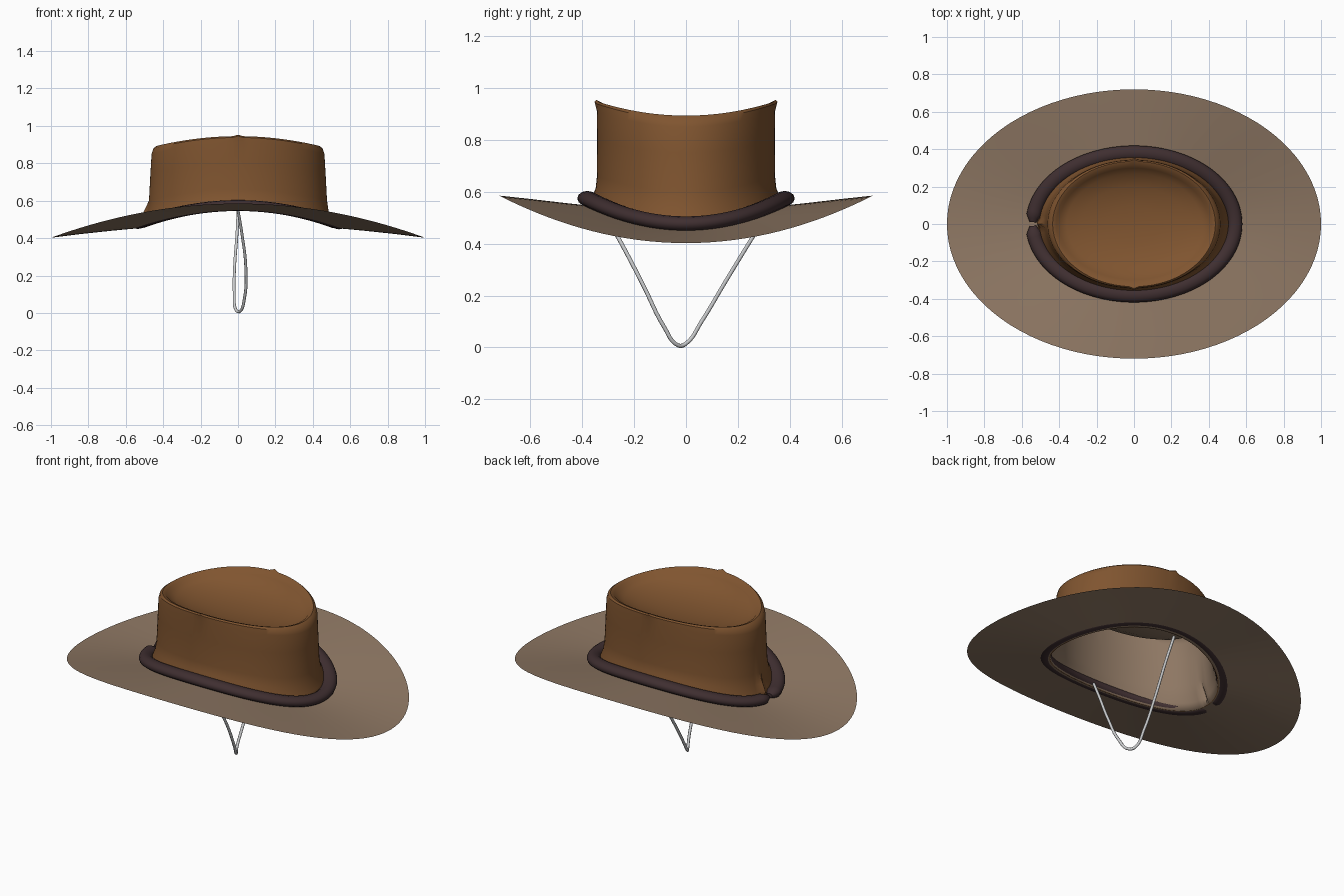
import bpy, bmesh, math

if "Cube" in bpy.data.objects:
    bpy.data.objects.remove(bpy.data.objects["Cube"])

def material(name, rgb):
    m = bpy.data.materials.new(name)
    m.diffuse_color = (*rgb, 1)
    m.use_nodes = True
    m.node_tree.nodes["Principled BSDF"].inputs["Base Color"].default_value = m.diffuse_color
    return m

LEATHER = material("brown_leather", (0.215, 0.09, 0.029))
TAN = material("tan_felt", (0.27, 0.185, 0.125))
DARK = material("dark_band", (0.05, 0.028, 0.03))
GREY = material("grey_cord", (0.60, 0.61, 0.62))
N = 96

def saddle_point(a, b, z_side, z_front, t):
    """Point on an ellipse that rises towards the front and back."""
    return [a * math.cos(t), b * math.sin(t), z_side + (z_front - z_side) * math.sin(t) ** 2]

def finish(bm, name, mats, angle=40):
    me = bpy.data.meshes.new(name)
    bm.to_mesh(me)
    bm.free()
    ob = bpy.data.objects.new(name, me)
    bpy.context.collection.objects.link(ob)
    for m in mats:
        me.materials.append(m)
    bpy.ops.object.select_all(action='DESELECT')
    ob.select_set(True)
    bpy.context.view_layer.objects.active = ob
    bpy.ops.object.shade_smooth_by_angle(angle=math.radians(angle))
    return ob

def bridge(bm, rings, closed=True):
    for lo, hi in zip(rings, rings[1:]):
        n = len(lo)
        for j in range(n if closed else n - 1):
            k = (j + 1) % n
            bm.faces.new((lo[j], lo[k], hi[k], hi[j]))

def loft(name, profile, mats, cap_z=None, shape=None):
    bm = bmesh.new()
    rings = []
    for i, p in enumerate(profile):
        ring = []
        for j in range(N):
            co = saddle_point(*p, 2 * math.pi * j / N)
            if shape:
                co = shape(i, j, co)
            ring.append(bm.verts.new(co))
        rings.append(ring)
    bridge(bm, rings)
    if cap_z is not None:
        c = bm.verts.new((0, 0, cap_z))
        for j in range(N):
            bm.faces.new((rings[-1][j], rings[-1][(j + 1) % N], c))
    return finish(bm, name, mats)

# Brim: thin sheet drooping at the sides
brim = [(1.0, 0.72, 0.402, 0.585), (0.84, 0.60, 0.422, 0.572),
        (0.67, 0.48, 0.440, 0.558), (0.51, 0.36, 0.455, 0.545)]
loft("brim", brim, [TAN])

# Crown: flared skirt, upright wall, rounded rim and dished top
crown = [(.515, .365, .457, .547), (.50, .36, .50, .585), (.485, .348, .54, .612),
         (.476, .343, .60, .66), (.468, .342, .75, .80), (.462, .343, .85, .91),
         (.452, .342, .88, .938), (.435, .335, .893, .945), (.415, .315, .886, .938),
         (.40, .298, .868, .918), (.36, .27, .857, .89), (.28, .20, .842, .856),
         (.14, .10, .832, .834)]

def pinch(i, j, co):
    # small pinched points on the front and back rim
    if i in (6, 7) and j in (N // 4, 3 * N // 4):
        co[1] += math.copysign(0.010, co[1])
        co[2] += 0.008
    # fold of leather poking through the band gap
    if i in (1, 2) and j == N // 2:
        co[0] -= 0.02
    return co

ob = loft("crown", crown, [LEATHER, TAN], cap_z=0.83, shape=pinch)
sol = ob.modifiers.new("lining", 'SOLIDIFY')
sol.thickness = 0.01
sol.offset = -1
sol.material_offset = 1

# Hat band: padded roll around the crown, split at the left side
bm = bmesh.new()
rings = []
STEPS, SIDES, GAP = 120, 12, 0.025
for s in range(STEPS + 1):
    t = math.pi + GAP + (2 * math.pi - 2 * GAP) * s / STEPS
    end = min(s, STEPS - s)
    r = min(1.0, 0.45 + 0.28 * end)
    x, y, z = saddle_point(0.54, 0.38, 0.476, 0.574, t)
    ring = []
    for k in range(SIDES):
        u = 2 * math.pi * k / SIDES
        w = 0.039 * r * math.cos(u)
        # outward direction of the ellipse
        nx, ny = math.cos(t) / 0.54, math.sin(t) / 0.38
        ln = math.hypot(nx, ny)
        ring.append(bm.verts.new((x + w * nx / ln, y + w * ny / ln,
                                  z + 0.029 * r * math.sin(u))))
    rings.append(ring)
bridge(bm, rings)
bm.faces.new(rings[0])
bm.faces.new(rings[-1])
bmesh.ops.recalc_face_normals(bm, faces=bm.faces)
finish(bm, "hat_band", [DARK], 50)

# Chin cord: thin loop hanging below the crown
path = [(0, -.335, .55), (.02, -.265, .43), (.042, -.165, .24), (.035, -.085, .08),
        (.01, -.03, .008), (-.01, .0, .015), (-.02, .06, .10), (-.018, .15, .25),
        (-.005, .26, .43), (0, .335, .55)]
cu = bpy.data.curves.new("chin_cord", 'CURVE')
cu.dimensions = '3D'
cu.bevel_depth = 0.008
cu.bevel_resolution = 2
cu.resolution_u = 6
sp = cu.splines.new('BEZIER')
sp.bezier_points.add(len(path) - 1)
for bp, co in zip(sp.bezier_points, path):
    bp.co = co
    bp.handle_left_type = bp.handle_right_type = 'AUTO'
cu.materials.append(GREY)
bpy.context.collection.objects.link(bpy.data.objects.new("chin_cord", cu))
